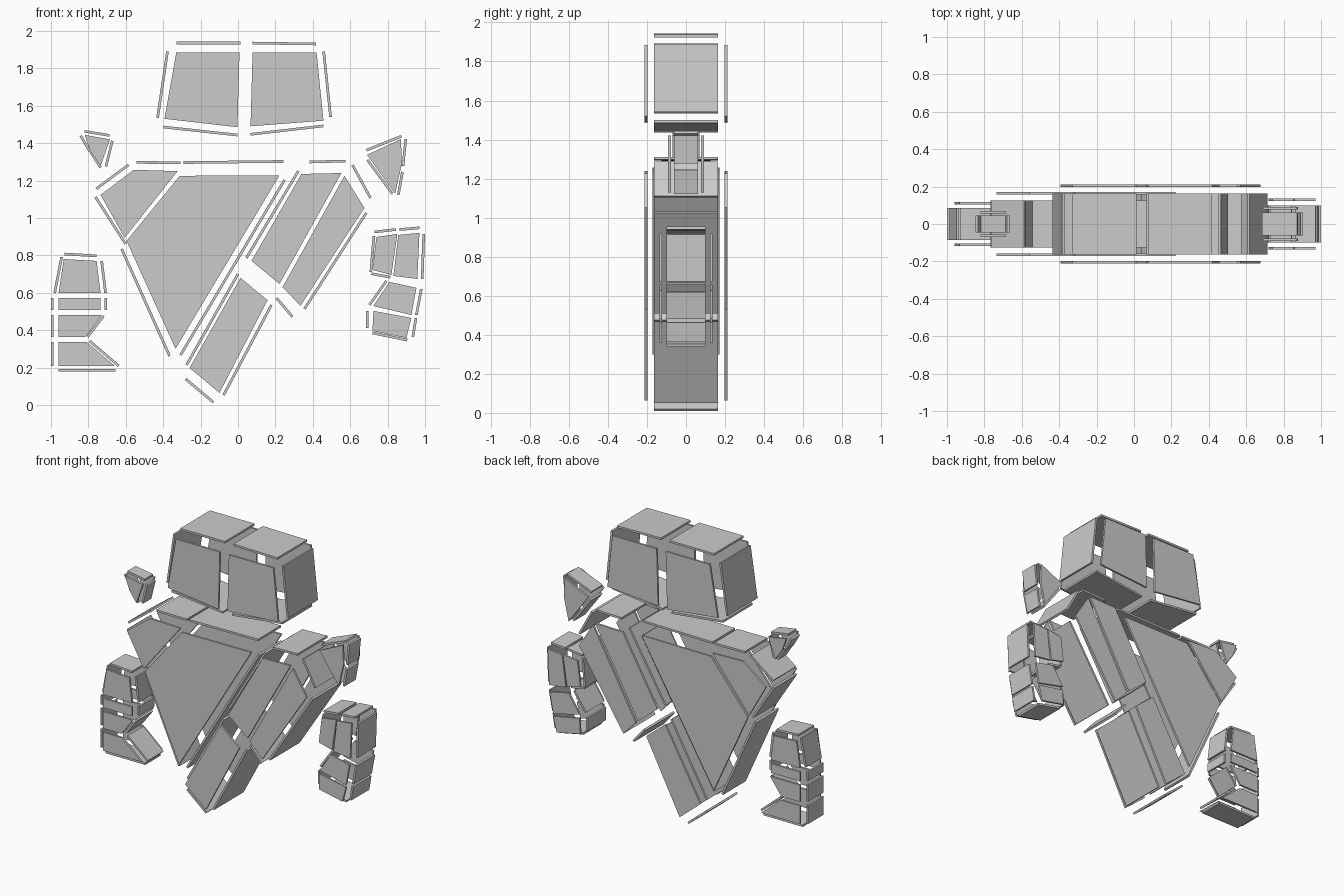
import bpy, bmesh
from mathutils import Vector

T = 0.014  # plate thickness


def prism(bm, pts, y0, y1):
    """Extrude an x/z outline from y0 to y1."""
    a = [bm.verts.new((x, y0, z)) for x, z in pts]
    b = [bm.verts.new((x, y1, z)) for x, z in pts]
    bm.faces.new(a)
    bm.faces.new(b[::-1])
    n = len(pts)
    for i in range(n):
        j = (i + 1) % n
        bm.faces.new((a[j], a[i], b[i], b[j]))


def shell(name, depth, panel_y, panels, walls):
    """Floating front/back panels plus thin walls running through the depth."""
    bm = bmesh.new()
    for pts in panels:
        for s in (-1, 1):
            prism(bm, pts, s * panel_y - T / 2, s * panel_y + T / 2)
    for x0, z0, x1, z1 in walls:
        p, q = Vector((x0, z0)), Vector((x1, z1))
        d = (q - p).normalized() * T / 2
        n = Vector((-d.y, d.x))
        prism(bm, [p + n, q + n, q - n, p - n], -depth, depth)
    bmesh.ops.recalc_face_normals(bm, faces=bm.faces)
    me = bpy.data.meshes.new(name)
    bm.to_mesh(me)
    bm.free()
    ob = bpy.data.objects.new(name, me)
    bpy.context.collection.objects.link(ob)


# Head: two tapered halves
shell("head", 0.163, 0.205,
      [[(-.33, 1.885), (.008, 1.885), (-.003, 1.485), (-.393, 1.53)],
       [(.078, 1.885), (.42, 1.885), (.457, 1.52), (.067, 1.49)]],
      [(-.33, 1.935, .013, 1.935), (.078, 1.935, .417, 1.93),
       (-.377, 1.89, -.43, 1.535), (.458, 1.89, .495, 1.54),
       (-.398, 1.486, -.003, 1.443), (.067, 1.447, .457, 1.492)])

# Torso: big chest panel with a shoulder piece
shell("torso", 0.125, 0.165,
      [[(-.312, 1.225), (.222, 1.228), (-.334, .30), (-.596, .877)],
       [(-.558, 1.257), (-.323, 1.25), (-.606, .893), (-.735, 1.123)]],
      [(-.757, 1.156, -.585, 1.284), (-.542, 1.297, -.307, 1.295),
       (-.291, 1.296, .243, 1.302), (-.762, 1.112, -.601, .861),
       (-.622, .834, -.366, .262), (.249, 1.203, -.307, .267)])

# Diagonal sash crossing the torso
shell("sash", 0.163, 0.205,
      [[(.339, 1.235), (.553, 1.24), (.222, .647), (.072, .77)],
       [(.569, 1.225), (.676, 1.053), (.334, .53), (.238, .63)],
       [(.013, .68), (.158, .56), (-.099, .064), (-.259, .198)]],
      [(.323, 1.251, .045, .786), (0, .70, -.275, .214),
       (.382, 1.299, .574, 1.304), (.612, 1.283, .708, 1.107),
       (.686, 1.027, .355, .513), (.206, .572, .291, .471),
       (.179, .535, -.077, .053), (-.28, .139, -.131, .014)])

# Left arm, stacked in four bands
shell("left_arm", 0.085, 0.11,
      [[(-.932, .78), (-.756, .77), (-.735, .599), (-.959, .599)],
       [(-.959, .572), (-.735, .572), (-.735, .508), (-.959, .508)],
       [(-.959, .481), (-.729, .481), (-.815, .364), (-.959, .364)],
       [(-.959, .337), (-.809, .337), (-.66, .209), (-.959, .209)]],
      [(-.943, .791, -.98, .599), (-.927, .807, -.756, .797),
       (-.729, .77, -.708, .599), (-.708, .572, -.708, .508),
       (-.993, .572, -.993, .508), (-.993, .481, -.993, .364),
       (-.993, .337, -.993, .209), (-.719, .476, -.804, .364),
       (-.793, .342, -.638, .209), (-.959, .185, -.655, .185)])

# Right arm, four blocks
shell("right_arm", 0.10, 0.13,
      [[(.74, .898), (.852, .914), (.82, .695), (.718, .722)],
       [(.857, .909), (.97, .92), (.959, .674), (.831, .69)],
       [(.809, .658), (.954, .626), (.927, .481), (.724, .529)],
       [(.724, .503), (.927, .465), (.90, .358), (.719, .396)]],
      [(.727, .904, .71, .711), (.73, .925, .844, .938),
       (.863, .938, .97, .947), (.993, .914, .985, .674),
       (.713, .702, .815, .683), (.98, .62, .954, .481),
       (.793, .663, .703, .535), (.692, .503, .692, .412),
       (.951, .465, .935, .364), (.719, .385, .905, .347)])

# Small pointed pieces floating beside the head
shell("left_shard", 0.045, 0.063,
      [[(-.82, 1.444), (-.684, 1.42), (-.735, 1.278), (-.788, 1.353)]],
      [(-.82, 1.463, -.687, 1.441), (-.672, 1.412, -.706, 1.275),
       (-.841, 1.439, -.793, 1.356), (-.788, 1.353, -.735, 1.27)])
shell("right_shard", 0.062, 0.085,
      [[(.69, 1.337), (.871, 1.422), (.876, 1.29), (.84, 1.13)]],
      [(.687, 1.362, .874, 1.437), (.897, 1.422, .882, 1.278),
       (.879, 1.246, .857, 1.123), (.692, 1.31, .825, 1.13)])
